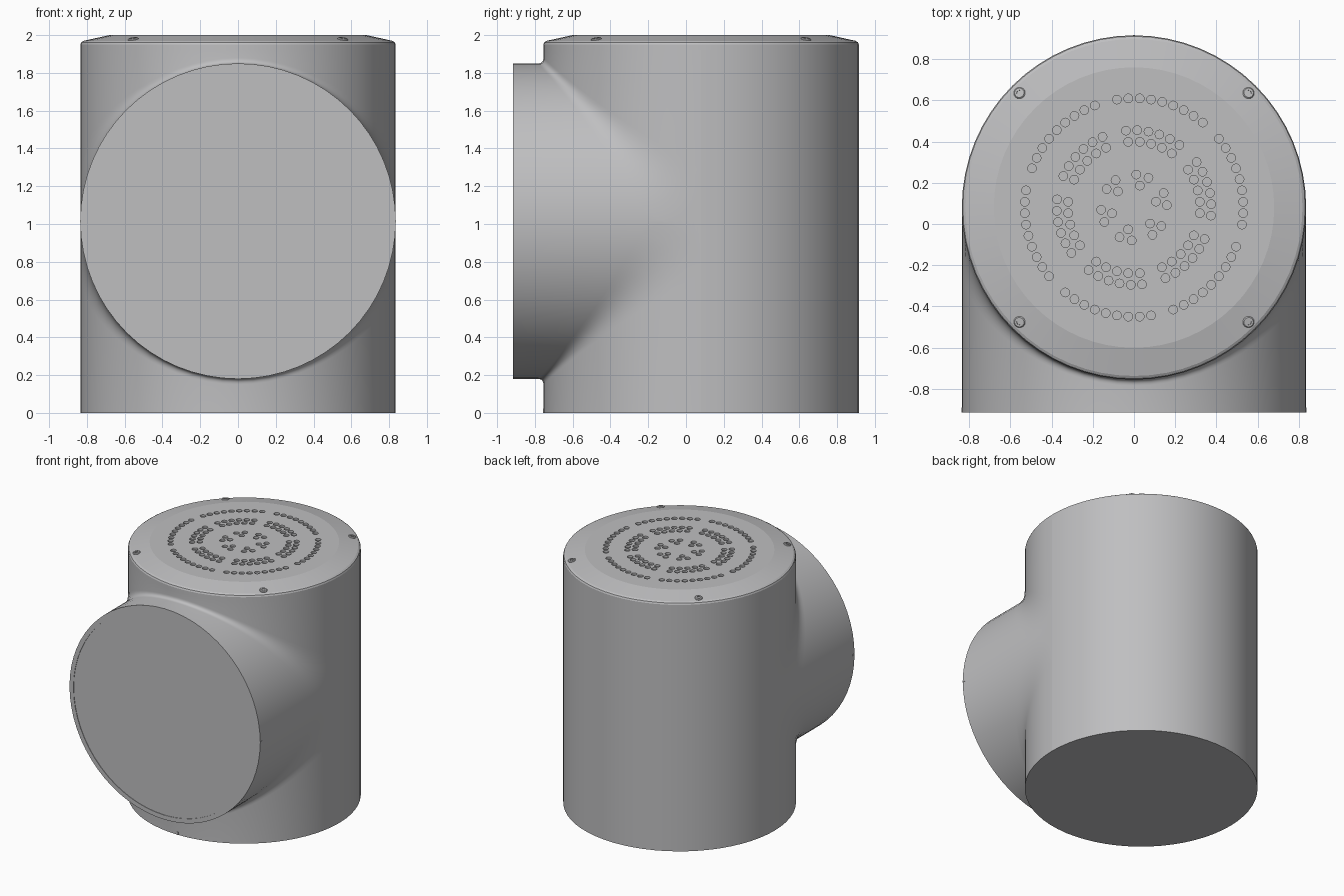
import bpy, bmesh
from math import sin, cos, pi, radians
from mathutils import Matrix, Vector

cube = bpy.data.objects.get("Cube")
if cube:
    bpy.data.objects.remove(cube)

R, YC, ZC = 0.835, 0.08, 1.015      # pipe radius, main axis y, branch axis z
FRONT, SEAM = -0.915, 1.92          # branch end, lid seam height
N = 32                              # steps per half turn

grey = bpy.data.materials.new("light_grey")
grey.use_nodes = True
colour = (0.52, 0.52, 0.53, 1)
grey.diffuse_color = colour
grey.node_tree.nodes["Principled BSDF"].inputs["Base Color"].default_value = colour


def finish(name, bm, smooth=True):
    bmesh.ops.remove_doubles(bm, verts=bm.verts, dist=1e-5)
    bmesh.ops.dissolve_degenerate(bm, dist=1e-6, edges=bm.edges)
    bmesh.ops.recalc_face_normals(bm, faces=bm.faces)
    mesh = bpy.data.meshes.new(name)
    bm.to_mesh(mesh)
    bm.free()
    mesh.materials.append(grey)
    ob = bpy.data.objects.new(name, mesh)
    bpy.context.collection.objects.link(ob)
    if smooth:
        bpy.ops.object.select_all(action='DESELECT')
        ob.select_set(True)
        bpy.context.view_layer.objects.active = ob
        bpy.ops.object.shade_smooth_by_angle(angle=radians(22))
    return ob


def loft(bm, rows):
    grid = [[bm.verts.new(p) for p in row] for row in rows]
    for a, b in zip(grid, grid[1:]):
        for i in range(len(a) - 1):
            bm.faces.new((a[i], a[i + 1], b[i + 1], b[i]))


def revolve(bm, profile, matrix, steps=2 * N):
    """Turn (radius, height) points about local z."""
    loft(bm, [[matrix @ Vector((r * cos(2 * pi * k / steps), r * sin(2 * pi * k / steps), h))
               for r, h in profile] for k in range(steps + 1)])


# Body: each slice at constant x runs along the branch, round the blend, up or down the main pipe
def slice_path(t, side):
    c = R * cos(t)
    d = 0.03 + 0.25 * (1 - cos(t)) ** 1.5
    path = [(FRONT - YC, c)]
    for i in range(9):
        u = i / 8
        path.append((-c - d * (1 - u) ** 2, c + d * u * u))
    end = SEAM - ZC if side > 0 else ZC
    path.append((-c, end))
    return [Vector((R * sin(t), YC + y, ZC + side * z)) for y, z in path]


bm = bmesh.new()
angles = [-pi / 2 + pi * k / N for k in range(N + 1)]
for side in (1, -1):
    loft(bm, [slice_path(t, side) for t in angles])
# Flat cheeks where the two blends meet
for t in (angles[0], angles[-1]):
    upper, lower = slice_path(t, 1)[1:10], slice_path(t, -1)[2:10]
    bm.faces.new([bm.verts.new(p) for p in upper + lower[::-1]])
# Back half of the main pipe and the base
loft(bm, [[(R * sin(t), YC + R * cos(t), z) for z in (0, SEAM)] for t in angles])
bm.faces.new([bm.verts.new((R * cos(pi * k / N), YC + R * sin(pi * k / N), 0)) for k in range(2 * N)])
finish("tee_body", bm)

# Branch end cover with a slim rim
bm = bmesh.new()
end_matrix = Matrix.Translation((0, FRONT, ZC)) @ Matrix.Rotation(pi / 2, 4, 'X')
revolve(bm, [(R, 0), (0.8, 0), (0.8, -0.004), (0, -0.004)], end_matrix)
finish("branch_cover", bm)

# Lid
bm = bmesh.new()
axis = Matrix.Translation((0, YC, 0))
revolve(bm, [(0, SEAM), (R, SEAM), (R, 1.95), (0.83, 1.962), (0.817, 1.97), (0.68, 2), (0, 2)], axis)
lid = finish("lid", bm, False)

# Perforations: six repeated clusters of (radius, hole count, angular spread)
rings = [(0.53, 9, 48), (0.375, 6, 42), (0.32, 5, 40), (0.16, 2, 22), (0.11, 1, 0)]
bm = bmesh.new()
for group in range(6):
    for radius, count, spread in rings:
        for i in range(count):
            offset = spread * (i / (count - 1) - 0.5) if count > 1 else 0
            a = radians(15 + 60 * group + offset)
            place = Matrix.Translation((radius * cos(a), YC + radius * sin(a), 2))
            bmesh.ops.create_cone(bm, cap_ends=True, segments=16, radius1=0.021, radius2=0.021,
                                  depth=0.03, matrix=place)
cutter = finish("hole_cutter", bm, False)
cutter.hide_render = True
cut = lid.modifiers.new("holes", 'BOOLEAN')
cut.operation, cut.solver, cut.object = 'DIFFERENCE', 'EXACT', cutter
bpy.context.view_layer.objects.active = lid
lid.select_set(True)
bpy.ops.object.modifier_apply(modifier="holes")
bpy.data.objects.remove(cutter)
bpy.ops.object.select_all(action='DESELECT')
lid.select_set(True)
bpy.ops.object.shade_smooth_by_angle(angle=radians(10))

# Lid screws with recessed sockets
for name, sx, sy in (("back_left", 1, 1), ("back_right", -1, 1),
                     ("front_left", 1, -1), ("front_right", -1, -1)):
    bm = bmesh.new()
    outward = Vector((sx, sy, 0)).normalized()
    tilt = Vector((0, 0, 1)).rotation_difference(outward * 0.21 + Vector((0, 0, 1)))
    place = Matrix.Translation((sx * 0.555, YC + sy * 0.555, 1.977)) @ tilt.to_matrix().to_4x4()
    revolve(bm, [(0.028, -0.01), (0.028, 0.003), (0.023, 0.008), (0.013, 0.008),
                 (0.013, 0.001), (0, 0.001)], place, 18)
    finish(name + "_screw", bm)

# Small alignment marks at the pipe ends
marks = (("base_front", 0, YC - R, 0.012), ("base_back", 0, YC + R, 0.012),
         ("branch_left", R, FRONT + 0.012, ZC), ("branch_right", -R, FRONT + 0.012, ZC))
for name, x, y, z in marks:
    bm = bmesh.new()
    size = (0.012, 0.004, 0.024) if x == 0 else (0.004, 0.024, 0.012)
    bmesh.ops.create_cube(bm, size=1, matrix=Matrix.Translation((x, y, z)) @ Matrix.Diagonal((*size, 1)))
    finish(name + "_mark", bm, False)
